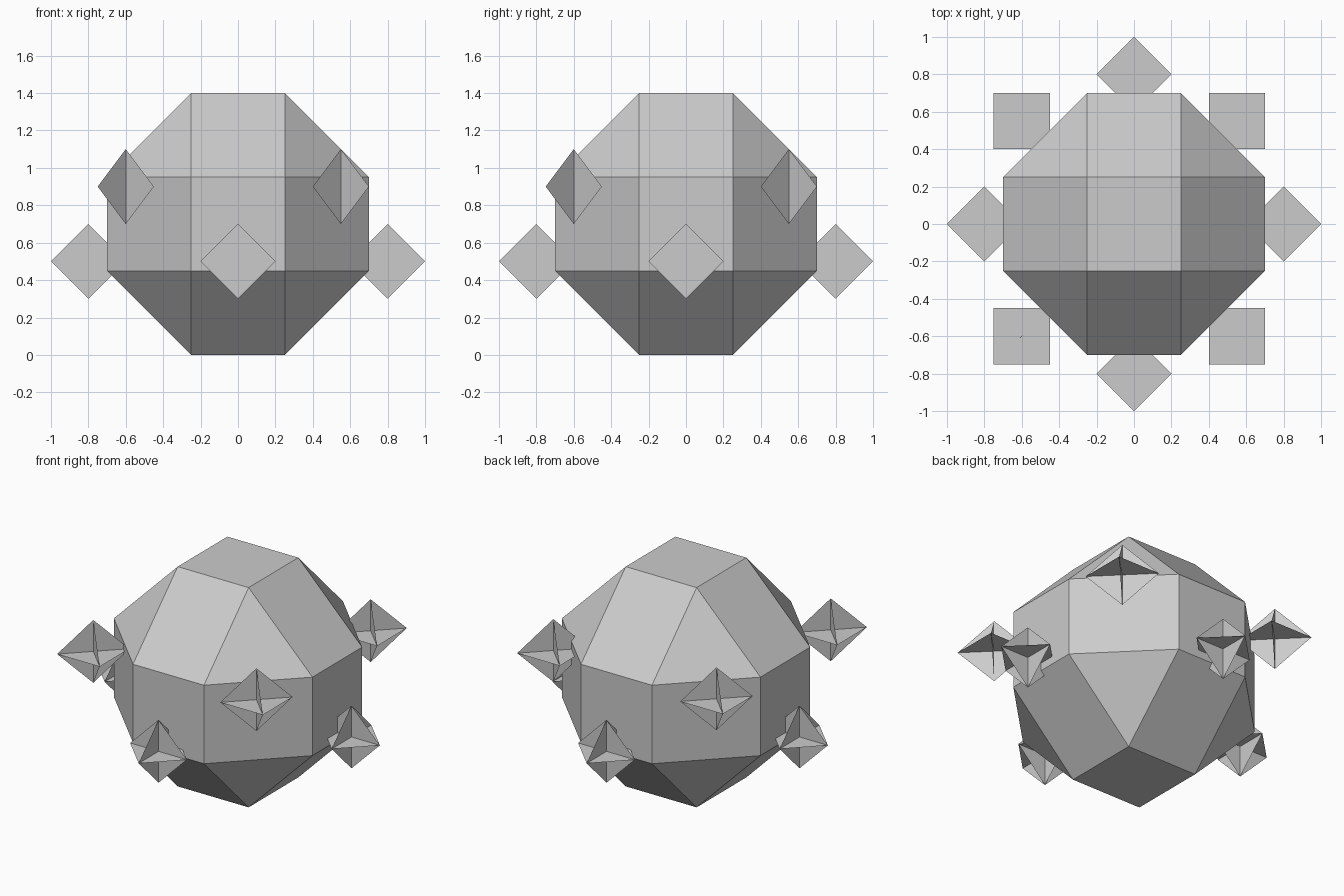
import bpy, bmesh
from math import radians
from mathutils import Vector
from itertools import product

if "Cube" in bpy.data.objects:
    bpy.data.objects.remove(bpy.data.objects["Cube"])


def finish(name, bm, location=(0, 0, 0)):
    mesh = bpy.data.meshes.new(name)
    bm.to_mesh(mesh)
    bm.free()
    obj = bpy.data.objects.new(name, mesh)
    obj.location = location
    bpy.context.collection.objects.link(obj)
    return obj


# Faceted body: hull of three interpenetrating boxes' corners
def faceted_body(radius, facet, center_z):
    bm = bmesh.new()
    for axis in range(3):
        for signs in product((-1, 1), repeat=3):
            size = [facet] * 3
            size[axis] = radius
            bm.verts.new([s * d for s, d in zip(signs, size)])
    bmesh.ops.convex_hull(bm, input=bm.verts[:])
    bmesh.ops.dissolve_limit(bm, angle_limit=radians(1),
                             verts=bm.verts[:], edges=bm.edges[:])
    bmesh.ops.recalc_face_normals(bm, faces=bm.faces[:])
    return finish("faceted_body", bm, (0, 0, center_z))


# Crystal: three crossed diamond sheets spanned by two side arms and a height
def crystal(name, location, arm_a, arm_b, height=0.2):
    bm = bmesh.new()
    a, b, c = Vector(arm_a), Vector(arm_b), Vector((0, 0, height))
    for u, v in ((a, b), (a, c), (b, c)):
        bm.faces.new([bm.verts.new(p) for p in (u, v, -u, -v)])
    return finish(name, bm, location)


faceted_body(0.7, 0.25, 0.7)

# Four lower crystals centred on the sides
for side, x, y in (("right", 0.8, 0), ("left", -0.8, 0),
                   ("back", 0, 0.8), ("front", 0, -0.8)):
    crystal(f"{side}_crystal", (x, y, 0.5), (0.2, 0, 0), (0, 0.2, 0))

# Four upper crystals at the corners, turned diagonally
for (xside, x), (yside, y) in product((("left", -0.6), ("right", 0.55)),
                                      (("front", -0.6), ("back", 0.55))):
    crystal(f"{yside}_{xside}_corner_crystal", (x, y, 0.9),
            (0.15, 0.15, 0), (-0.15, 0.15, 0))
